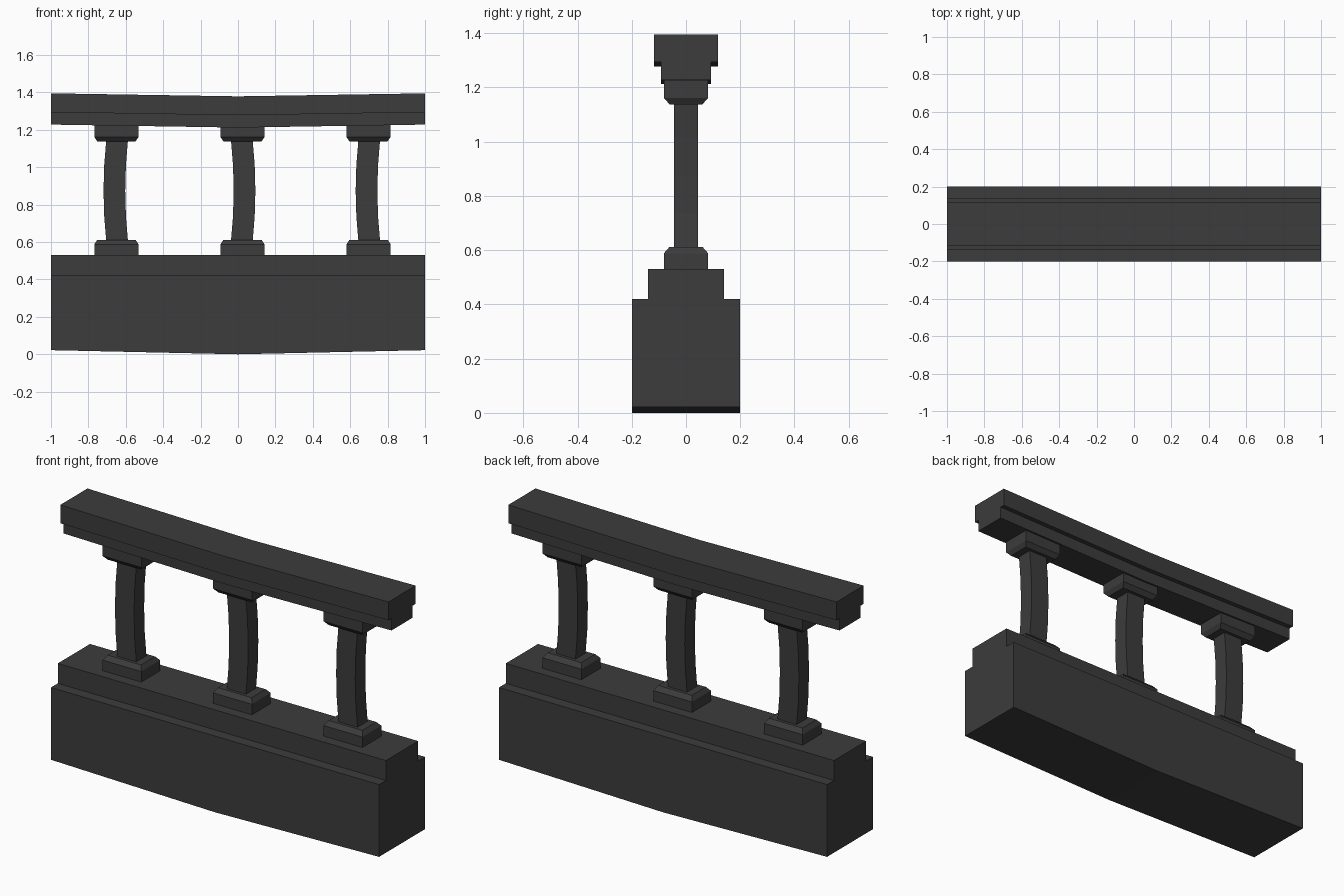
import bpy, bmesh

if "Cube" in bpy.data.objects:
    bpy.data.objects.remove(bpy.data.objects["Cube"])

stone = bpy.data.materials.new("dark_stone")
stone.diffuse_color = (0.045, 0.045, 0.045, 1)
stone.use_nodes = True
stone.node_tree.nodes["Principled BSDF"].inputs["Base Color"].default_value = stone.diffuse_color


def loft(name, rings):
    """Skin a closed solid through matching rings of points."""
    bm = bmesh.new()
    loops = [[bm.verts.new(p) for p in ring] for ring in rings]
    n = len(loops[0])
    for a, b in zip(loops, loops[1:]):
        for i in range(n):
            j = (i + 1) % n
            bm.faces.new((a[i], a[j], b[j], b[i]))
    bm.faces.new(loops[0])
    bm.faces.new(loops[-1])
    bmesh.ops.recalc_face_normals(bm, faces=bm.faces)
    mesh = bpy.data.meshes.new(name)
    bm.to_mesh(mesh)
    bm.free()
    mesh.materials.append(stone)
    obj = bpy.data.objects.new(name, mesh)
    bpy.context.collection.objects.link(obj)
    return obj


def mirrored(half):
    """Complete a (y, z) half profile across y = 0."""
    return half + [(-y, z) for y, z in reversed(half)]


def rect(x, hx, hy, z):
    return [(x - hx, -hy, z), (x + hx, -hy, z), (x + hx, hy, z), (x - hx, hy, z)]


# Stepped plinth with a slightly worn, bowed underside
def plinth_ring(x):
    profile = mirrored([(0.2, 0.022 * abs(x)), (0.2, 0.42), (0.14, 0.42), (0.14, 0.53)])
    return [(x, y, z) for y, z in profile]


loft("plinth", [plinth_ring(x) for x in (-1, 0, 1)])


# Stepped handrail sagging in the middle
def rail_ring(x):
    sag = -0.016 * (1 - abs(x))
    profile = mirrored([(0.092, 1.228), (0.092, 1.294), (0.118, 1.294), (0.118, 1.395)])
    return [(x, y, z + sag) for y, z in profile]


loft("handrail", [rail_ring(x) for x in (-1, 0, 1)])

# Balusters: foot block, bowed shaft and capital
for side, x, bow in (("left", -0.65, -1), ("middle", 0.024, 1), ("right", 0.698, -1)):
    loft(side + "_foot", [rect(x, 0.118, 0.082, 0.525),
                          rect(x, 0.118, 0.082, 0.588),
                          rect(x, 0.102, 0.061, 0.612)])
    loft(side + "_capital", [rect(x, 0.102, 0.061, 1.138),
                             rect(x, 0.118, 0.082, 1.162),
                             rect(x, 0.118, 0.082, 1.225)])
    rings = []
    for i in range(5):
        t = i / 4
        shift = bow * (4 * t * (1 - t) * 0.015 - 0.004)
        rings.append(rect(x + shift, 0.058, 0.044, 0.6 + 0.55 * t))
    loft(side + "_shaft", rings)
